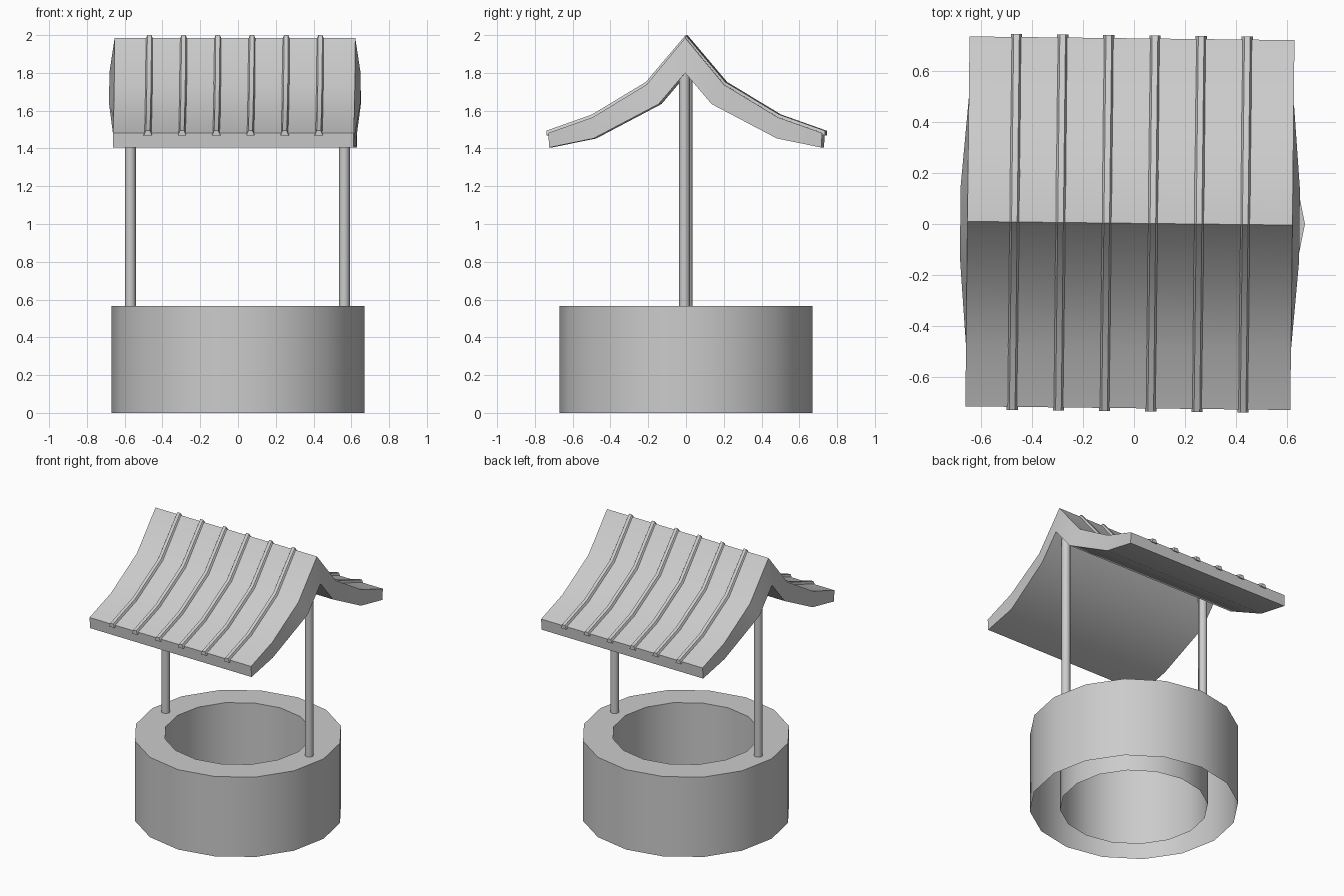
import bpy, bmesh, math

if "Cube" in bpy.data.objects:
    bpy.data.objects.remove(bpy.data.objects["Cube"])

TILT = math.radians(-0.65)  # slight hand-placed turn of posts and roof


def finish(name, bm, angle=40):
    bmesh.ops.recalc_face_normals(bm, faces=bm.faces)
    me = bpy.data.meshes.new(name)
    bm.to_mesh(me)
    bm.free()
    ob = bpy.data.objects.new(name, me)
    bpy.context.collection.objects.link(ob)
    bpy.ops.object.select_all(action='DESELECT')
    ob.select_set(True)
    bpy.context.view_layer.objects.active = ob
    bpy.ops.object.shade_smooth_by_angle(angle=math.radians(angle))
    return ob


def bridge(bm, loops, closed):
    for a, b in zip(loops, loops[1:]):
        n = len(a)
        for i in range(n if closed else n - 1):
            j = (i + 1) % n
            bm.faces.new((a[i], a[j], b[j], b[i]))


def mirrored(half):
    # half profile runs from the ridge outwards
    return [(-y, z) for y, z in reversed(half[1:])] + half


# well wall: outer side, flat rim and inner side, open underneath
SIDES = 16
bm = bmesh.new()
loops = []
for r, z in [(0.67, 0), (0.67, 0.565), (0.475, 0.565), (0.475, 0)]:
    loops.append([bm.verts.new((r * math.cos(math.tau * i / SIDES),
                                r * math.sin(math.tau * i / SIDES), z))
                  for i in range(SIDES)])
bridge(bm, loops, True)
finish("well_wall", bm)

# posts rising from the rim to the ridge
for name, x, y in [("left_post", -0.57, 0.006), ("right_post", 0.563, -0.008)]:
    bm = bmesh.new()
    loops = [[bm.verts.new((x + 0.029 * math.cos(math.tau * i / 8),
                            y + 0.029 * math.sin(math.tau * i / 8), z))
              for i in range(8)] for z in (0.56, 1.83)]
    bridge(bm, loops, True)
    bm.faces.new(loops[1])
    finish(name, bm, 60)

# roof slab: bent gable section, lower middle of each gable end bulges out
top = mirrored([(0, 1.985), (0.205, 1.738), (0.49, 1.565), (0.725, 1.482)])
under = mirrored([(0, 1.80), (0.14, 1.635), (0.485, 1.453), (0.72, 1.405)])
section = [(y, z, 0.637) for y, z in top]
section += [(y, z, 0.665 if abs(y) < 0.2 else 0.637) for y, z in reversed(under)]
bm = bmesh.new()
loops = [[bm.verts.new((s * x, y, z)) for y, z, x in section] for s in (-1, 1)]
bridge(bm, loops, True)
for loop in loops:
    n = len(loop)
    for i in range(len(top) - 1):
        bm.faces.new((loop[i], loop[i + 1], loop[n - 2 - i], loop[n - 1 - i]))
roof = finish("roof", bm)

# raised seams running over the roof from eave to eave
seam = mirrored([(0, 2.0), (0.21, 1.752), (0.495, 1.58), (0.737, 1.494)])
bm = bmesh.new()
for k in range(6):
    cx = -0.453 + k * 0.181
    loops = []
    for y, z in seam:
        loops.append([bm.verts.new((cx + dx, y, z - dz)) for dx, dz in
                      [(-0.022, 0.026), (-0.011, 0), (0.011, 0), (0.022, 0.026)]])
    bridge(bm, loops, True)
    bm.faces.new(loops[0])
    bm.faces.new(loops[-1])
seams = finish("roof_seams", bm)

for ob in (roof, seams):
    ob.location = (-0.016, 0.003, 0)
    ob.rotation_euler.z = TILT
